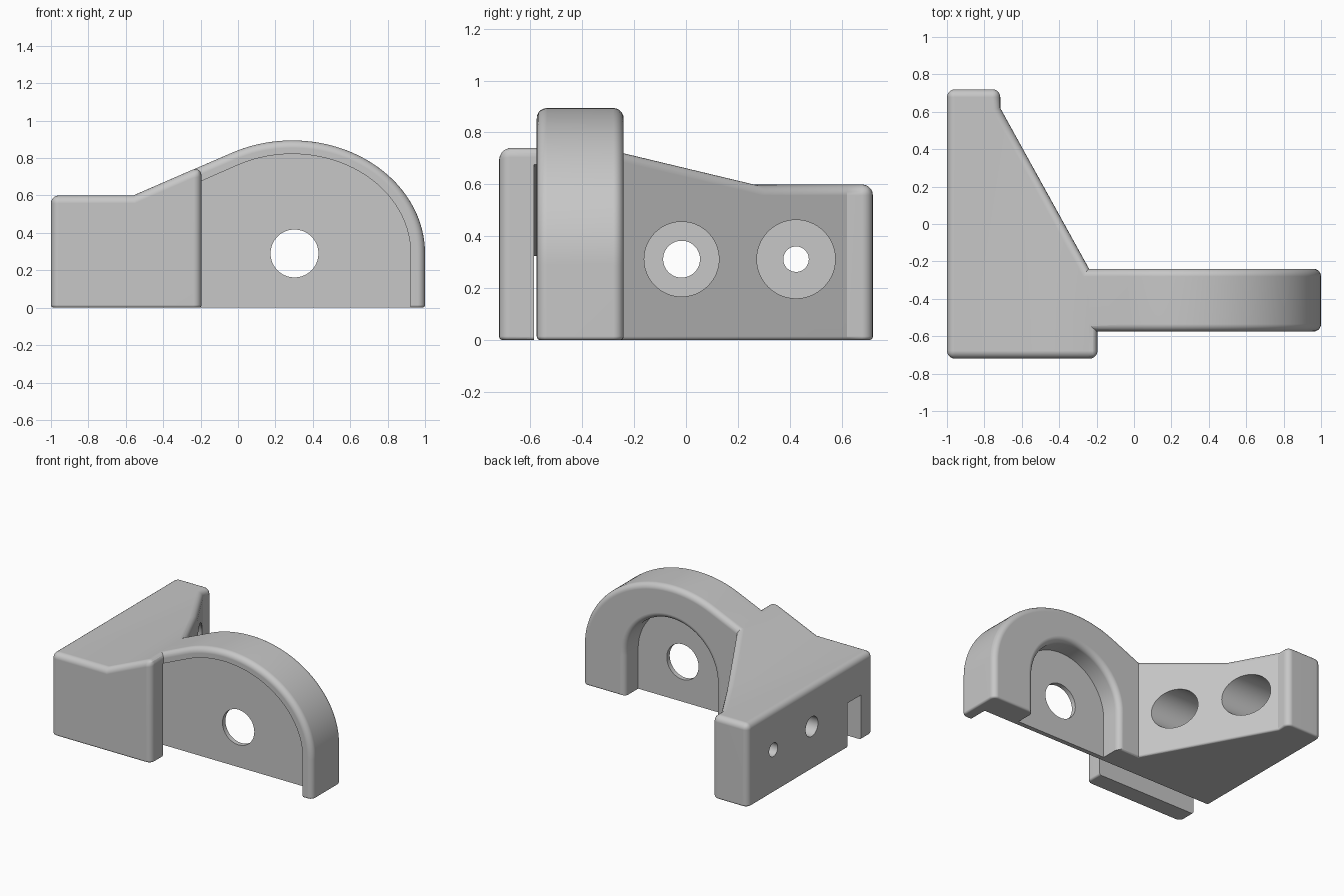
import bpy, bmesh, math

cube = bpy.data.objects.get("Cube")
if cube:
    bpy.data.objects.remove(cube, do_unlink=True)

SLOPE = 0.435           # rise of the ramp between block and arch
CX, CZ = 0.29, 0.29     # centre of the arch


def add_object(name, bm):
    bmesh.ops.recalc_face_normals(bm, faces=bm.faces)
    mesh = bpy.data.meshes.new(name)
    bm.to_mesh(mesh)
    bm.free()
    obj = bpy.data.objects.new(name, mesh)
    bpy.context.collection.objects.link(obj)
    return obj


def loft(name, rings):
    """Solid through rings of equal point count, capped at both ends."""
    bm = bmesh.new()
    loops = [[bm.verts.new(p) for p in ring] for ring in rings]
    n = len(loops[0])
    for a, b in zip(loops, loops[1:]):
        for i in range(n):
            j = (i + 1) % n
            bm.faces.new((a[i], a[j], b[j], b[i]))
    bm.faces.new(loops[0])
    bm.faces.new(loops[-1])
    return add_object(name, bm)


def prism_y(name, outline, y0, y1):
    return loft(name, [[(x, y, z) for x, z in outline] for y in (y0, y1)])


def cylinder(name, radius, start, end, axis, a, b):
    """Cylinder along x or y; a, b are the other two coordinates."""
    ring = [(a + radius * math.cos(t * math.tau / 64), b + radius * math.sin(t * math.tau / 64))
            for t in range(64)]
    if axis == "x":
        return loft(name, [[(s, u, v) for u, v in ring] for s in (start, end)])
    return prism_y(name, ring, start, end)


def combine(target, tool, operation):
    mod = target.modifiers.new("combine", "BOOLEAN")
    mod.operation, mod.solver, mod.object = operation, "EXACT", tool
    bpy.context.view_layer.objects.active = target
    bpy.ops.object.modifier_apply(modifier=mod.name)
    bpy.data.objects.remove(tool, do_unlink=True)


def round_edges(obj, upper, lower):
    """Round the convex corners, with a finer radius along the base."""
    bm = bmesh.new()
    bm.from_mesh(obj.data)
    bmesh.ops.remove_doubles(bm, verts=bm.verts, dist=0.0005)

    def on_base(e):
        return all(abs(v.co.z) < 0.001 for v in e.verts)

    def corners(base):
        return [e for e in bm.edges if len(e.link_faces) == 2 and on_base(e) == base
                and e.calc_face_angle_signed() > math.radians(35)]

    # Chord width keeps the fillet radius even on sharper corners
    for base, radius in ((False, upper), (True, lower)):
        bmesh.ops.bevel(bm, geom=corners(base), offset=radius * math.sqrt(2),
                        offset_type="WIDTH", segments=5, profile=0.5,
                        affect="EDGES", clamp_overlap=True)
    bm.to_mesh(obj.data)
    bm.free()


def arch_outline(inset, left, bottom, drop=0.0):
    """Arched side outline with a ramp running down to the left."""
    rx, rz = 0.71 - inset, 0.605 - inset * 0.95
    last = math.pi - math.atan(rz / (SLOPE * rx))
    pts = [(CX + rx, bottom)]
    for i in range(41):
        t = last * i / 40
        pts.append((CX + rx * math.cos(t), CZ + rz * math.sin(t) - drop))
    end = 0.6 - inset * math.hypot(1, SLOPE) + SLOPE * (left + 0.56) - drop
    return pts + [(left, end), (left, bottom)]


# Mounting block: plan shape trimmed by its sloping side outline
plan = [(-1, -0.72), (-0.195, -0.72), (-0.195, -0.322), (-0.715, 0.62), (-0.715, 0.72), (-1, 0.72)]
bracket = loft("bracket", [[(x, y, z) for x, y in plan] for z in (0, 1.2)])
side = [(-1.2, -0.2), (0.2, -0.2), (0.2, 0.6 + SLOPE * 0.76), (-0.56, 0.6), (-1.2, 0.6)]
combine(bracket, prism_y("side_trim", side, -1, 1), "INTERSECT")
round_edges(bracket, 0.042, 0.015)

# Arched guard
guard = prism_y("arched_guard", arch_outline(0, -0.4, 0, 0.0006), -0.575, -0.24)
round_edges(guard, 0.04, 0.015)
combine(bracket, guard, "UNION")

# Front slot running the full width behind the lip
combine(bracket, prism_y("front_slot", arch_outline(0.077, -1.1, -0.1), -0.585, -0.427), "DIFFERENCE")


# Rounded-mouth recess in the back of the guard
def recess_ring(y, r):
    arc = [(0.295 + r * math.cos(math.pi * i / 40), y, CZ + r * math.sin(math.pi * i / 40))
           for i in range(41)]
    return [(0.295 + r, y, -0.1)] + arc + [(0.295 - r, y, -0.1)]


rings = [recess_ring(-0.393, 0.365)]
for i in range(7):
    t = math.pi / 2 * i / 6
    rings.append(recess_ring(-0.28 + 0.04 * math.sin(t), 0.405 - 0.04 * math.cos(t)))
rings.append(recess_ring(-0.2, 0.405))
combine(bracket, loft("back_recess", rings), "DIFFERENCE")

# Shaft hole and the two counterbored screw holes
combine(bracket, cylinder("shaft_hole", 0.128, -0.8, 0, "y", 0.302, 0.29), "DIFFERENCE")
for y, bore, hole in ((-0.017, 0.144, 0.071), (0.424, 0.151, 0.049)):
    combine(bracket, cylinder("counterbore", bore, -0.91, -0.1, "x", y, 0.312), "DIFFERENCE")
    combine(bracket, cylinder("screw_hole", hole, -1.1, -0.8, "x", y, 0.312), "DIFFERENCE")

# Colour and shading
grey = bpy.data.materials.new("light_grey")
grey.use_nodes = True
colour = (0.57, 0.57, 0.57, 1)
grey.diffuse_color = colour
grey.node_tree.nodes["Principled BSDF"].inputs["Base Color"].default_value = colour
bracket.data.materials.clear()
bracket.data.materials.append(grey)
for face in bracket.data.polygons:
    face.material_index = 0
bpy.ops.object.select_all(action="DESELECT")
bracket.select_set(True)
bpy.context.view_layer.objects.active = bracket
bpy.ops.object.shade_smooth_by_angle(angle=math.radians(26))
normals = bracket.modifiers.new("even_normals", "WEIGHTED_NORMAL")
normals.keep_sharp = True
